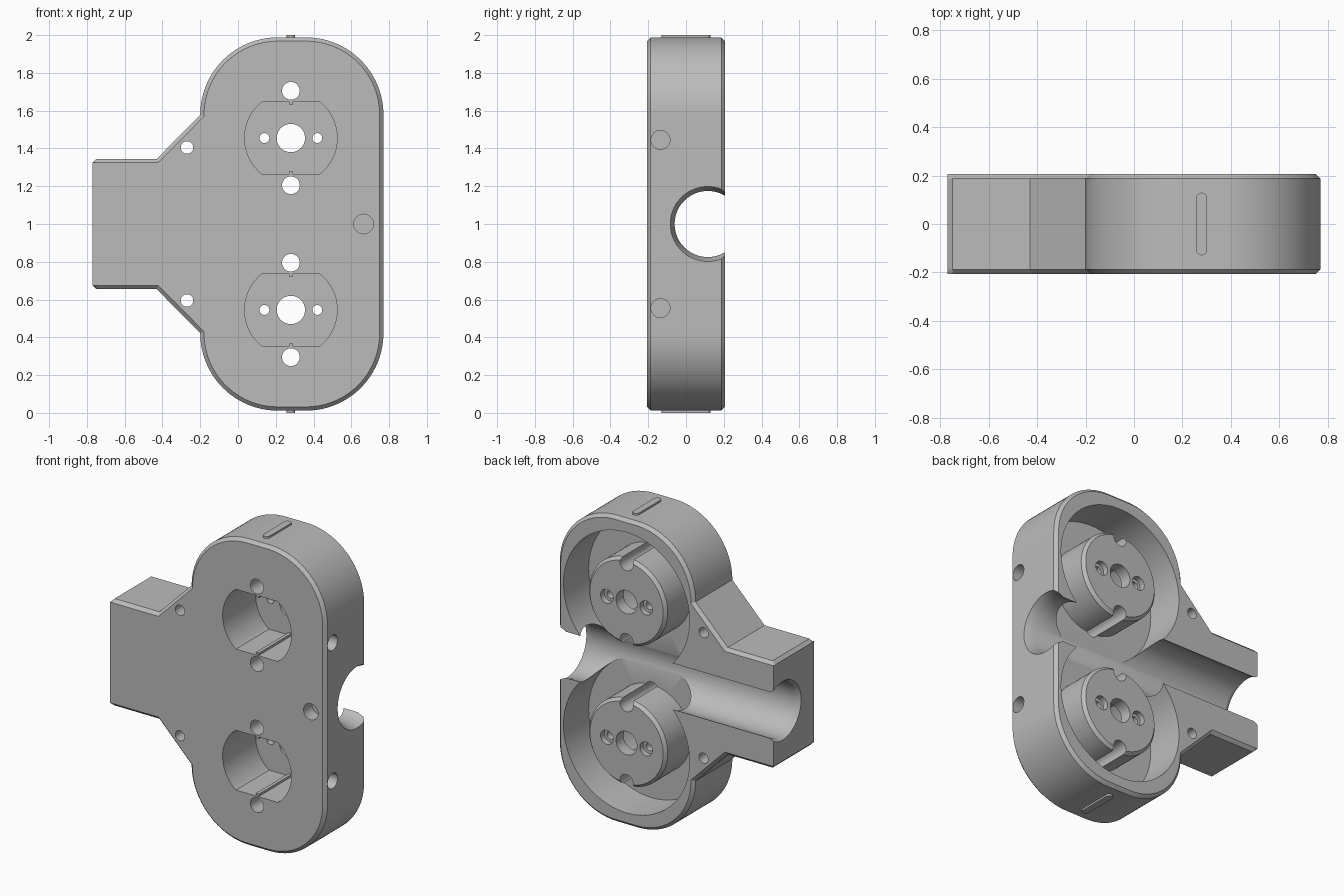
import bpy, bmesh
from math import sin, cos, pi, radians, hypot

cube = bpy.data.objects.get("Cube")
if cube:
    bpy.data.objects.remove(cube, do_unlink=True)

BACK, FRONT, CH = 0.207, -0.207, 0.02
PX, R_END = 0.28, 0.41
SOCKETS = (0.545, 1.455)

grey = bpy.data.materials.new("light_grey")
grey.use_nodes = True
colour = (0.5, 0.5, 0.5, 1)
grey.diffuse_color = colour
grey.node_tree.nodes["Principled BSDF"].inputs["Base Color"].default_value = colour


def finish(name, bm):
    bmesh.ops.remove_doubles(bm, verts=bm.verts, dist=1e-6)
    bmesh.ops.recalc_face_normals(bm, faces=bm.faces)
    me = bpy.data.meshes.new(name)
    bm.to_mesh(me)
    bm.free()
    me.materials.append(grey)
    ob = bpy.data.objects.new(name, me)
    bpy.context.collection.objects.link(ob)
    return ob


def loft(name, layers):
    """Closed solid through rings of 3D points."""
    bm = bmesh.new()
    rings = [[bm.verts.new(p) for p in ring] for ring in layers]
    n = len(rings[0])
    bm.faces.new(rings[0])
    bm.faces.new(rings[-1])
    for a, b in zip(rings, rings[1:]):
        for i in range(n):
            j = (i + 1) % n
            bm.faces.new((a[i], a[j], b[j], b[i]))
    return finish(name, bm)


def lathe(name, profile, axis, c0, c1, n=64):
    """Revolve a closed (radius, position) profile round the x, y axis."""
    bm = bmesh.new()
    rows = []
    for k in range(n):
        a = 2 * pi * k / n
        row = []
        for r, t in profile:
            u, w = c0 + r * cos(a), c1 + r * sin(a)
            row.append(bm.verts.new((u, t, w) if axis == "Y" else (t, u, w)))
        rows.append(row)
    m = len(profile)
    for k in range(n):
        a, b = rows[k], rows[(k + 1) % n]
        for i in range(m):
            j = (i + 1) % m
            if profile[i][0] == 0 and profile[j][0] == 0:
                continue
            if profile[i][0] == 0:
                bmf = (a[i], a[j], b[j])
            elif profile[j][0] == 0:
                bmf = (a[i], a[j], b[i])
            else:
                bmf = (a[i], a[j], b[j], b[i])
            bm.faces.new(bmf)
    # join the points that sit on the axis
    for i, (r, t) in enumerate(profile):
        if r == 0:
            bmesh.ops.pointmerge(bm, verts=[row[i] for row in rows], merge_co=rows[0][i].co)
    return finish(name, bm)


def drill(name, r, a, b, axis, c0, c1, n=32):
    return lathe(name, [(0, a), (r, a), (r, b), (0, b)], axis, c0, c1, n)


def cut(target, tool):
    mod = target.modifiers.new("cut", "BOOLEAN")
    mod.operation, mod.solver, mod.object = "DIFFERENCE", "EXACT", tool
    bpy.ops.object.select_all(action="DESELECT")
    bpy.context.view_layer.objects.active = target
    target.select_set(True)
    bpy.ops.object.modifier_apply(modifier=mod.name)
    bpy.data.objects.remove(tool, do_unlink=True)


def inset(pts, d):
    """Mitred inward offset of a counterclockwise outline."""
    out = []
    for i, (x, z) in enumerate(pts):
        (px, pz), (nx, nz) = pts[i - 1], pts[(i + 1) % len(pts)]
        l1, l2 = hypot(x - px, z - pz), hypot(nx - x, nz - z)
        ax, az = -(z - pz) / l1, (x - px) / l1
        bx, bz = -(nz - z) / l2, (nx - x) / l2
        k = d / (1 + ax * bx + az * bz)
        out.append((x + k * (ax + bx), z + k * (az + bz)))
    return out


# housing outline: rounded body with a tapered neck, mirrored about z = 1
upper = []
for cx, start in ((0.36, 0), (0.21, 90)):
    for k in range(25):
        a = radians(start + 90 * k / 24)
        upper.append((cx + R_END * cos(a), 1.578 + R_END * sin(a)))
upper += [(-0.43, 1.345), (-0.75, 1.345), (-0.77, 1.325)]
outline = upper + [(x, 2 - z) for x, z in reversed(upper)]
small = inset(outline, CH)
# the cable end stays square to the front and back
for i, (x, z) in enumerate(outline):
    if x < -0.74:
        small[i] = (x, min(max(z, 0.675), 1.325))

housing = loft("housing", [
    [(x, y, z) for x, z in pts]
    for pts, y in ((small, FRONT), (outline, FRONT + CH), (outline, BACK - CH), (small, BACK))])

# ring-shaped cavities leave a chamfered boss for each socket
for cz in SOCKETS:
    cut(housing, lathe("cavity", [(0.28, -0.05), (0.45, -0.05), (0.45, 0.3), (0.262, 0.3),
                                  (0.262, BACK), (0.28, BACK - CH)], "Y", PX, cz, 96))

# cable channel with flared ends
cut(housing, lathe("channel", [(0, -0.8), (0.205, -0.8), (0.175, -0.745), (0.175, 0.71),
                               (0.21, 0.8), (0, 0.8)], "X", 0.115, 1, 96))

for cz in SOCKETS:
    # flat-sided plug recess
    ring = [(PX + 0.245 * cos(2 * pi * k / 96),
             cz + max(-0.193, min(0.193, 0.245 * sin(2 * pi * k / 96)))) for k in range(96)]
    cut(housing, loft("recess", [[(x, y, z) for x, z in ring] for y in (-0.3, 0.13)]))
    # centre hole, countersunk contact holes and screw holes
    cut(housing, drill("centre_hole", 0.075, 0.05, 0.3, "Y", PX, cz, 48))
    for s in (-1, 1):
        cut(housing, lathe("contact_hole", [(0, 0.05), (0.026, 0.05), (0.026, 0.17), (0.045, 0.17),
                                            (0.045, 0.3), (0, 0.3)], "Y", PX + s * 0.14, cz, 32))
        cut(housing, drill("screw_hole", 0.047, -0.3, 0.3, "Y", PX, cz + s * 0.25))
    # blind holes in the side
    cut(housing, drill("side_hole", 0.05, 0.69, 0.9, "X", -0.135, 1 + (cz - 1) * 0.98))

# neck holes and blind front hole
for cz in (0.595, 1.405):
    cut(housing, drill("neck_hole", 0.033, -0.3, 0.3, "Y", -0.27, cz))
cut(housing, drill("front_hole", 0.052, -0.3, -0.12, "Y", 0.665, 1))

bpy.ops.object.select_all(action="DESELECT")
bpy.context.view_layer.objects.active = housing
housing.select_set(True)
bpy.ops.object.shade_smooth_by_angle(angle=radians(25))

# key ribs on the flats of each recess
for cz, level in zip(SOCKETS, ("lower", "upper")):
    for s, side in ((-1, "bottom"), (1, "top")):
        x0, x1 = PX - 0.011, PX + 0.011
        z0, z1 = cz + s * 0.178, cz + s * 0.2
        loft(f"{level}_{side}_key_rib", [[(x0, y, z0), (x1, y, z0), (x1, y, z1), (x0, y, z1)]
                                         for y in (FRONT + 0.005, 0.135)])

# rounded bars on the top and bottom
bar = []
for cy, start in ((0.107, 0), (-0.107, 180)):
    for k in range(13):
        a = radians(start + 15 * k)
        bar.append((PX + 0.0225 * cos(a), cy + 0.0225 * sin(a)))
for name, z0, z1 in (("bottom_bar", 0, 0.02), ("top_bar", 1.98, 2)):
    loft(name, [[(x, y, z) for x, y in bar] for z in (z0, z1)])
